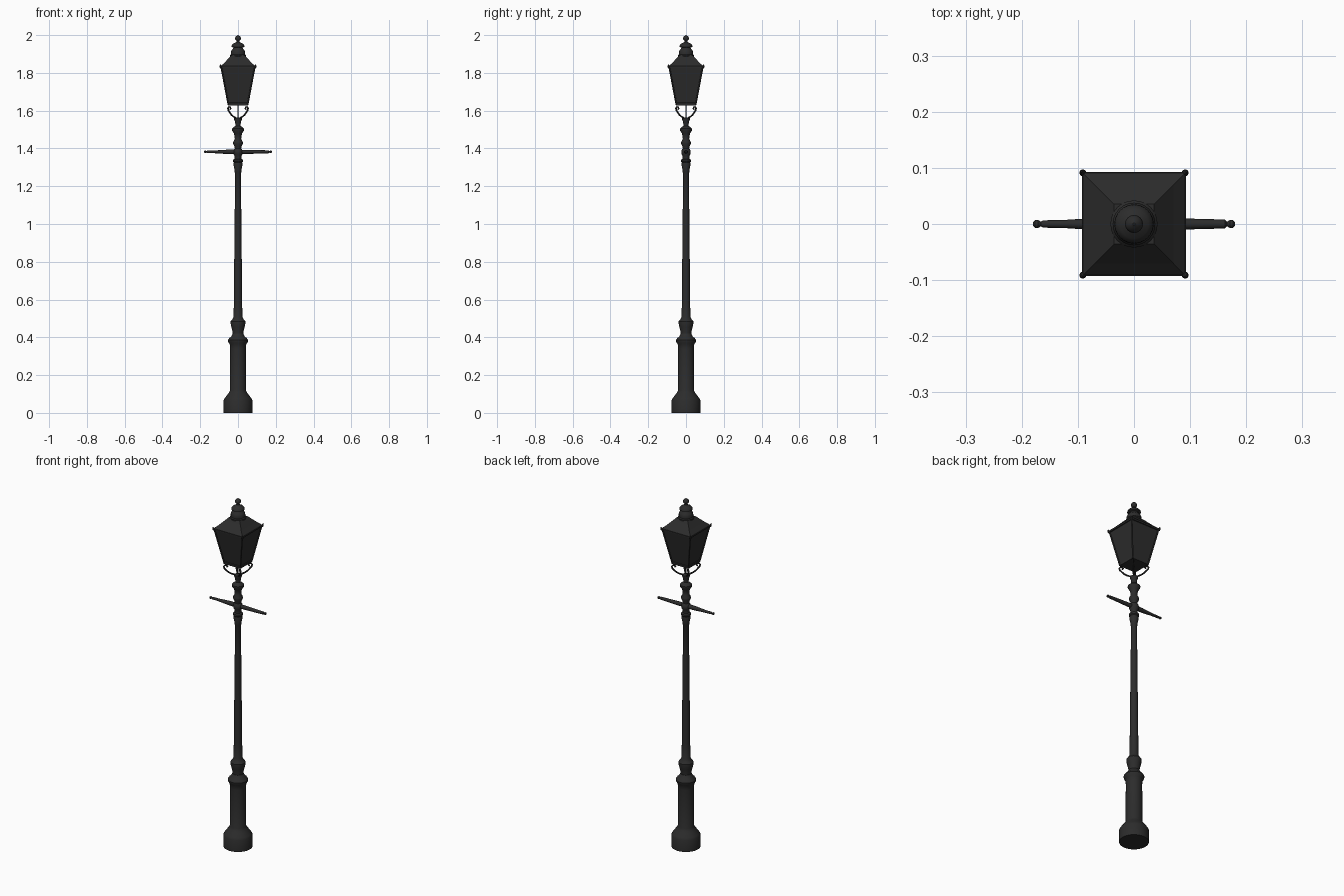
import bpy, bmesh, math
from mathutils import Vector, Matrix

if "Cube" in bpy.data.objects:
    bpy.data.objects.remove(bpy.data.objects["Cube"])

iron = bpy.data.materials.new("black_iron")
iron.diffuse_color = (0.025, 0.025, 0.025, 1)
iron.use_nodes = True
iron.node_tree.nodes["Principled BSDF"].inputs["Base Color"].default_value = iron.diffuse_color


def finish(name, bm, angle=35):
    bmesh.ops.recalc_face_normals(bm, faces=bm.faces)
    me = bpy.data.meshes.new(name)
    bm.to_mesh(me)
    bm.free()
    ob = bpy.data.objects.new(name, me)
    bpy.context.collection.objects.link(ob)
    me.materials.append(iron)
    bpy.ops.object.select_all(action='DESELECT')
    ob.select_set(True)
    bpy.context.view_layer.objects.active = ob
    if angle:
        bpy.ops.object.shade_smooth_by_angle(angle=math.radians(angle))
    return ob


def loft(name, profile, sides=24, matrix=Matrix(), spin=0, angle=35):
    """Stack regular rings of (radius, height) and cap both ends."""
    bm = bmesh.new()
    rings = []
    for r, z in profile:
        rings.append([bm.verts.new(matrix @ Vector((
            r * math.cos(2 * math.pi * i / sides + spin),
            r * math.sin(2 * math.pi * i / sides + spin), z))) for i in range(sides)])
    for a, b in zip(rings, rings[1:]):
        for i in range(sides):
            j = (i + 1) % sides
            bm.faces.new((a[i], a[j], b[j], b[i]))
    bm.faces.new(rings[0][::-1])
    bm.faces.new(rings[-1])
    return finish(name, bm, angle)


def square(name, profile):
    """Square loft; profile uses half widths."""
    return loft(name, [(h * math.sqrt(2), z) for h, z in profile], 4,
                spin=math.pi / 4, angle=0)


def rod(name, points, radius):
    """Bevelled curve turned into a mesh."""
    cu = bpy.data.curves.new(name, 'CURVE')
    cu.dimensions = '3D'
    cu.bevel_depth = radius
    cu.bevel_resolution = 2
    cu.use_fill_caps = True
    sp = cu.splines.new('POLY')
    sp.points.add(len(points) - 1)
    for p, co in zip(sp.points, points):
        p.co = (*co, 1)
    ob = bpy.data.objects.new(name, cu)
    bpy.context.collection.objects.link(ob)
    cu.materials.append(iron)
    bpy.ops.object.select_all(action='DESELECT')
    ob.select_set(True)
    bpy.context.view_layer.objects.active = ob
    bpy.ops.object.convert(target='MESH')
    bpy.ops.object.shade_smooth_by_angle(angle=math.radians(40))


# Pedestal with stepped foot and top moulding
loft("pedestal", [(.076, 0), (.076, .067), (.07, .078), (.055, .098), (.048, .108),
                  (.043, .118), (.042, .34), (.044, .365), (.052, .375), (.053, .385),
                  (.047, .395), (.036, .405), (.028, .42)], 32)

# Tapered column with collars
loft("column", [(.028, .41), (.029, .43), (.035, .455), (.039, .472), (.039, .485),
                (.03, .496), (.023, .51), (.022, .6), (.020, .8), (.017, 1.1),
                (.015, 1.27), (.018, 1.275), (.019, 1.29), (.024, 1.315), (.022, 1.325),
                (.026, 1.33), (.026, 1.34), (.018, 1.345), (.018, 1.36), (.024, 1.37),
                (.025, 1.38), (.024, 1.39), (.017, 1.4), (.018, 1.41), (.026, 1.425),
                (.025, 1.435), (.017, 1.45), (.018, 1.465), (.022, 1.48), (.032, 1.495),
                (.032, 1.505), (.022, 1.513), (.014, 1.52), (.015, 1.54), (.02, 1.55),
                (.02, 1.56), (.012, 1.565)], 24)

# Ladder arms ending in small knobs
for name, s, r0, r1 in (("left_ladder_arm", -1, .012, .0065), ("right_ladder_arm", 1, .011, .008)):
    m = Matrix.Translation((0, 0, 1.382)) @ Matrix.Rotation(s * math.pi / 2, 4, 'Y')
    loft(name, [(r0, 0), (r0, .05), (r1 + .001, .12), (r1, .162), (.004, .166),
                (.0075, .171), (.007, .176), (.003, .180)], 12, m)

# Lantern body: four tapering panes
square("lantern_body", [(.05, 1.628), (.053, 1.628), (.054, 1.64), (.051, 1.642),
                        (.087, 1.826), (.092, 1.827), (.093, 1.836)])

# Roof, gently flared
square("lantern_roof", [(.093, 1.834), (.07, 1.856), (.05, 1.877), (.036, 1.892)])

# Corner posts, horns and scroll brackets on the diagonals
for k in range(4):
    a = math.pi / 4 + k * math.pi / 2
    c, s = math.cos(a), math.sin(a)
    q = math.sqrt(2)

    def path(pts):
        return [(h * q * c, h * q * s, z) for h, z in pts]

    rod("corner_post", path([(.051, 1.63), (.089, 1.832)]), .004)
    m = Matrix.Translation(path([(.09, 1.826)])[0]) @ Vector((c * .3, s * .3, 1)).to_track_quat('Z', 'Y').to_matrix().to_4x4()
    loft("corner_horn", [(.006, 0), (.006, .008), (.004, .014), (.001, .02)], 8, m)
    # S-shaped scroll: from stem, sweeping out, curling in under the lantern
    rod("scroll_bracket", path([(.007, 1.555), (.014, 1.563), (.026, 1.57), (.036, 1.579),
                                (.044, 1.591), (.051, 1.602), (.053, 1.612), (.049, 1.62),
                                (.042, 1.619), (.039, 1.612), (.043, 1.607)]), .0045)

# Thin gas pipe between column and lantern
rod("gas_pipe", [(0, 0, 1.55), (0, 0, 1.635)], .003)

# Vent cap and finial
loft("vent_cap", [(.036, 1.88), (.042, 1.885), (.042, 1.893), (.038, 1.898), (.038, 1.91),
                  (.034, 1.921), (.026, 1.928), (.024, 1.934), (.035, 1.938), (.034, 1.945),
                  (.026, 1.954), (.014, 1.96), (.008, 1.964), (.008, 1.969), (.014, 1.975),
                  (.016, 1.983), (.013, 1.991), (.007, 1.996), (.002, 2.0)], 24)
